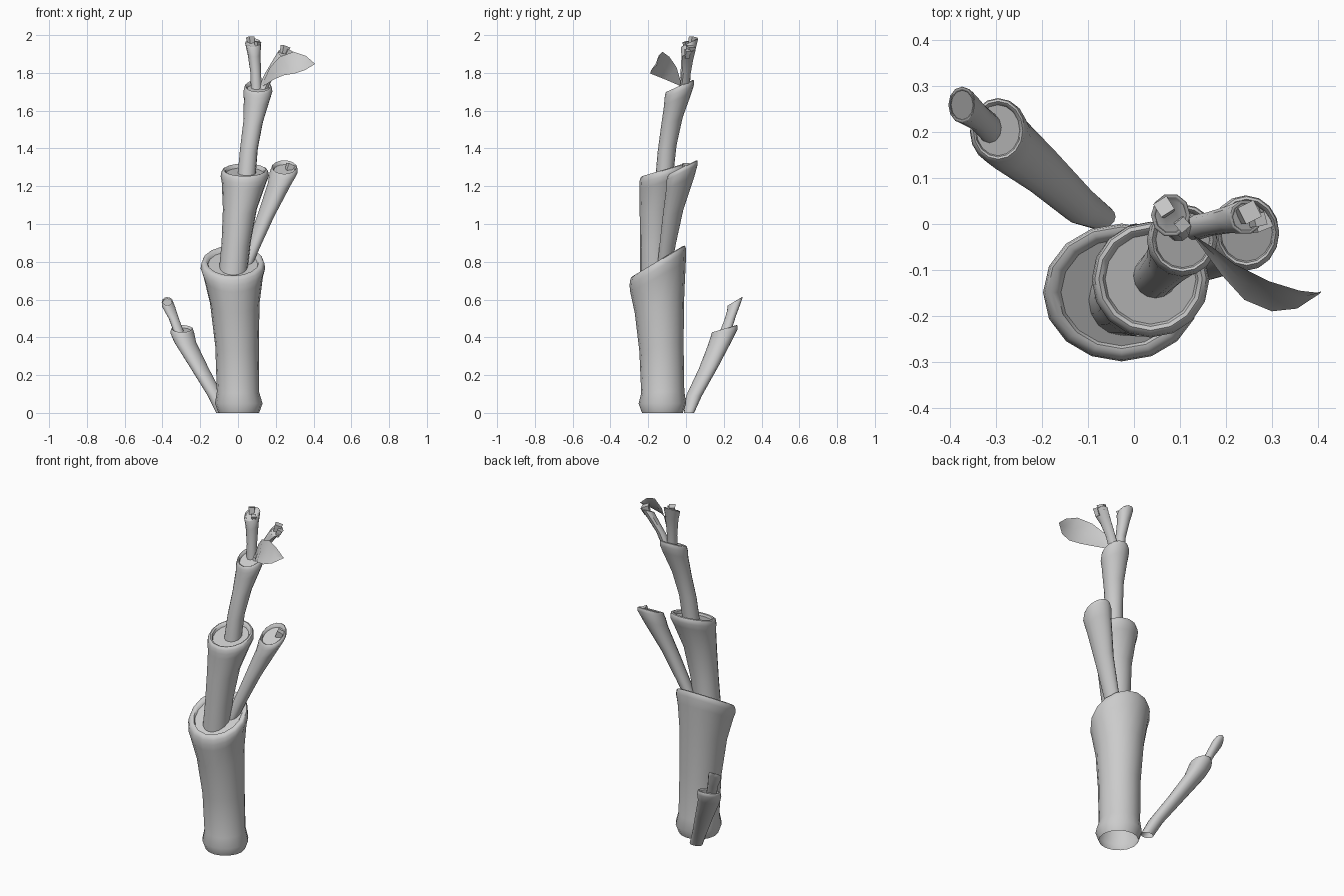
import bpy, math
from mathutils import Vector


def finish(name, verts, faces, angle=40):
    me = bpy.data.meshes.new(name)
    me.from_pydata(verts, [], faces)
    me.update()
    ob = bpy.data.objects.new(name, me)
    bpy.context.collection.objects.link(ob)
    bpy.ops.object.select_all(action='DESELECT')
    bpy.context.view_layer.objects.active = ob
    ob.select_set(True)
    bpy.ops.object.shade_smooth_by_angle(angle=math.radians(angle))
    return ob


def stalk(name, rings, n=16, lip=0.014, inner=0.79):
    """Tube through sloped oval rings (x, y, z, rx, ry, slope), closed by a rounded lip and a sunken cut face."""
    rings = list(rings)
    x, y, z, rx, ry, s = rings[-1]
    for k, dz in ((0.97, 0.7), (0.9, 1.0), (0.83, 0.7), (inner, -0.3)):
        rings.append((x, y, z + dz * lip, rx * k, ry * k, s))
    verts, faces = [], []
    for x, y, z, rx, ry, s in rings:
        for i in range(n):
            a = 2 * math.pi * i / n
            dx, dy = rx * math.cos(a), ry * math.sin(a)
            verts.append((x + dx, y + dy, max(0, z + s * dy)))
    for r in range(len(rings) - 1):
        for i in range(n):
            j = (i + 1) % n
            faces.append((r * n + i, r * n + j, (r + 1) * n + j, (r + 1) * n + i))
    faces.append(tuple(range((len(rings) - 1) * n, len(rings) * n)))
    return finish(name, verts, faces)


def bud(name, base, tip, r):
    """Small four-sided peg from base to tip."""
    b, t = Vector(base), Vector(tip)
    q = (t - b).to_track_quat('Z', 'Y')
    verts = [c + q @ Vector((sx * w, sy * w, 0)) for c, w in ((b, r * 0.75), (t, r))
             for sx, sy in ((-1, -1), (1, -1), (1, 1), (-1, 1))]
    faces = [(3, 2, 1, 0), (4, 5, 6, 7)] + [(i, (i + 1) % 4, (i + 1) % 4 + 4, i + 4) for i in range(4)]
    finish(name, verts, faces, 20)


# main trunk, three stacked segments
stalk("trunk_lower", [
    (0.004, -0.125, 0.0, 0.108, 0.108, 0), (0.004, -0.125, 0.05, 0.126, 0.126, 0),
    (0.0, -0.123, 0.11, 0.112, 0.114, 0.05), (-0.005, -0.13, 0.35, 0.115, 0.117, 0.2),
    (-0.017, -0.14, 0.58, 0.131, 0.131, 0.4), (-0.025, -0.148, 0.72, 0.157, 0.147, 0.55),
    (-0.027, -0.149, 0.765, 0.171, 0.150, 0.6), (-0.027, -0.149, 0.79, 0.167, 0.147, 0.6)])
stalk("trunk_middle", [
    (-0.025, -0.165, 0.76, 0.075, 0.078, 0.4), (-0.01, -0.163, 0.9, 0.077, 0.08, 0.3),
    (0.01, -0.15, 1.08, 0.090, 0.095, 0.3), (0.032, -0.127, 1.22, 0.118, 0.118, 0.3),
    (0.036, -0.121, 1.253, 0.128, 0.126, 0.3), (0.036, -0.120, 1.273, 0.125, 0.124, 0.3)])
stalk("trunk_upper", [
    (0.045, -0.115, 1.25, 0.048, 0.048, 0.3), (0.058, -0.10, 1.40, 0.047, 0.05, 0.35),
    (0.08, -0.075, 1.54, 0.052, 0.057, 0.4), (0.1, -0.044, 1.66, 0.069, 0.072, 0.42),
    (0.105, -0.036, 1.70, 0.077, 0.078, 0.45), (0.106, -0.034, 1.717, 0.074, 0.077, 0.45)])

# side branches
stalk("right_branch", [
    (0.03, -0.115, 0.76, 0.036, 0.04, 0.4), (0.08, -0.098, 0.88, 0.038, 0.045, 0.4),
    (0.15, -0.07, 1.05, 0.046, 0.055, 0.4), (0.222, -0.03, 1.22, 0.063, 0.075, 0.45),
    (0.242, -0.02, 1.275, 0.074, 0.082, 0.5), (0.245, -0.018, 1.287, 0.071, 0.080, 0.5)])
stalk("left_branch", [
    (-0.078, 0.016, 0.0, 0.038, 0.027, 0), (-0.12, 0.042, 0.09, 0.04, 0.042, 0),
    (-0.205, 0.12, 0.24, 0.048, 0.054, 0.2), (-0.28, 0.182, 0.375, 0.058, 0.066, 0.25),
    (-0.294, 0.201, 0.42, 0.063, 0.072, 0.3), (-0.296, 0.204, 0.436, 0.060, 0.07, 0.3)], lip=0.01)
stalk("left_branch_tip", [
    (-0.31, 0.205, 0.42, 0.027, 0.033, 0.2), (-0.34, 0.233, 0.5, 0.027, 0.03, 0.3),
    (-0.368, 0.255, 0.565, 0.034, 0.037, 0.6), (-0.374, 0.259, 0.587, 0.030, 0.04, 0.6)],
    n=12, lip=0.004, inner=0.8)

# top twigs
stalk("twig_upright", [
    (0.098, -0.01, 1.69, 0.029, 0.03, 0.3), (0.094, -0.002, 1.8, 0.028, 0.029, 0.4),
    (0.085, 0.012, 1.9, 0.034, 0.038, 0.4), (0.08, 0.019, 1.958, 0.043, 0.048, 0.5)],
    n=10, lip=0.003)
stalk("twig_leaning", [
    (0.125, -0.01, 1.70, 0.027, 0.028, 0.2), (0.165, 0.0, 1.79, 0.026, 0.026, 0.3),
    (0.21, 0.01, 1.86, 0.03, 0.03, 0.4), (0.243, 0.015, 1.905, 0.036, 0.038, 0.5)],
    n=10, lip=0.003)

# buds on the cut ends
for i, (b, t, r) in enumerate([
        ((0.07, 0.03, 1.95), (0.065, 0.038, 1.99), 0.017),
        ((0.1, 0.005, 1.93), (0.106, -0.002, 1.965), 0.013),
        ((0.24, 0.02, 1.90), (0.252, 0.026, 1.94), 0.02),
        ((0.255, 0.005, 1.88), (0.275, 0.01, 1.92), 0.014),
        ((0.265, 0.0, 1.28), (0.28, 0.006, 1.315), 0.019)]):
    bud("bud_%d" % (i + 1), b, t, r)

# leaf: curved sheet between an upper and a lower edge
upper = [(0.125, -0.022, 1.735), (0.17, -0.05, 1.83), (0.22, -0.088, 1.885), (0.295, -0.125, 1.912),
         (0.36, -0.145, 1.89), (0.403, -0.15, 1.852)]
lower = [(0.13, -0.028, 1.73), (0.19, -0.11, 1.765), (0.24, -0.165, 1.787), (0.30, -0.19, 1.797),
         (0.355, -0.184, 1.815), (0.405, -0.151, 1.85)]
verts = []
for u, l in zip(upper, lower):
    u, l = Vector(u), Vector(l)
    verts += [u, (u + l) / 2 + Vector((0.004, 0.004, -0.004)), l]
faces = [(3 * i + k, 3 * i + k + 1, 3 * i + k + 4, 3 * i + k + 3) for i in range(5) for k in range(2)]
finish("leaf", verts, faces)
